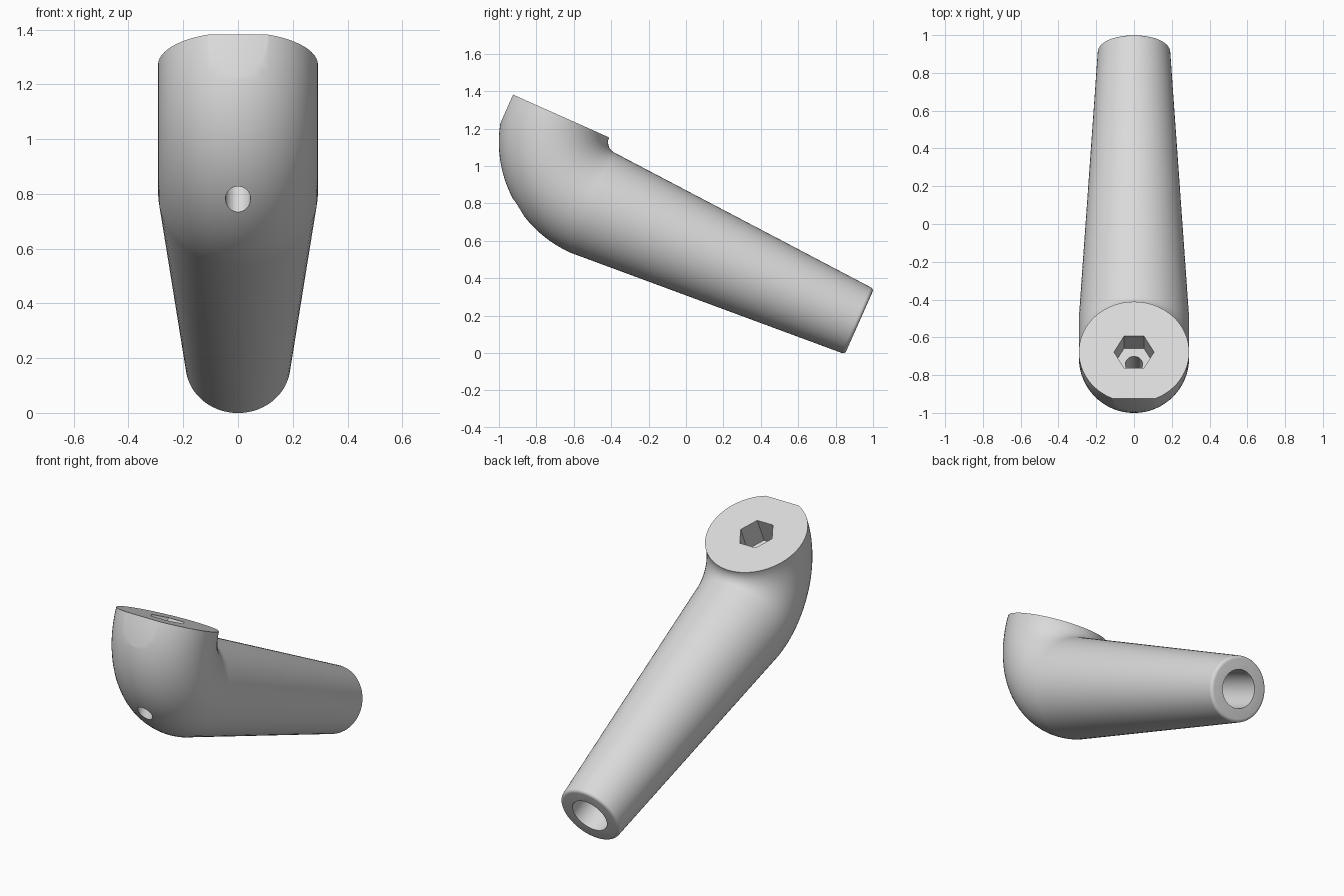
import bpy, bmesh
from math import sin, cos, pi, radians
from mathutils import Matrix

if "Cube" in bpy.data.objects:
    bpy.data.objects.remove(bpy.data.objects["Cube"])

# Local frame: y runs down the tube, z is the axis of the upright socket
TILT = Matrix.Translation((0, 0.002, 0.003)) @ Matrix.Translation((0, -0.5, 0.8)) \
    @ Matrix.Rotation(radians(-24), 4, 'X')
BEND, RADIUS = 0.355, 0.292
TIP_RADIUS, LENGTH, FILLET = 0.192, 1.56, 0.02

grey = bpy.data.materials.new("plain_grey")
grey.use_nodes = True
colour = (0.7, 0.7, 0.7, 1)
grey.diffuse_color = colour
grey.node_tree.nodes["Principled BSDF"].inputs["Base Color"].default_value = colour


def loft(name, rings):
    """Closed solid skinned through rings of equal point count."""
    bm = bmesh.new()
    loops = [[bm.verts.new(p) for p in ring] for ring in rings]
    n = len(loops[0])
    for a, b in zip(loops, loops[1:]):
        for i in range(n):
            j = (i + 1) % n
            bm.faces.new((a[i], a[j], b[j], b[i]))
    bm.faces.new(loops[0])
    bm.faces.new(loops[-1])
    bmesh.ops.recalc_face_normals(bm, faces=bm.faces)
    mesh = bpy.data.meshes.new(name)
    bm.to_mesh(mesh)
    bm.free()
    obj = bpy.data.objects.new(name, mesh)
    bpy.context.collection.objects.link(obj)
    obj.matrix_world = TILT
    return obj


def ring_along_y(y, r, n=64):
    return [(r * cos(2 * pi * i / n), y, -r * sin(2 * pi * i / n)) for i in range(n)]


def ring_along_z(y, z, r, n):
    return [(r * cos(2 * pi * i / n), y + r * sin(2 * pi * i / n), z) for i in range(n)]


def bend_ring(t, n=64):
    ring = []
    for i in range(n):
        a = 2 * pi * i / n
        d = BEND + RADIUS * sin(a)
        ring.append((RADIUS * cos(a), -d * sin(t), BEND - d * cos(t)))
    return ring


# Tapered tube with a rounded tip, flowing into a quarter bend
rings = []
for k in range(6):
    a = pi / 2 * k / 5
    rings.append(ring_along_y(LENGTH - FILLET + FILLET * cos(a),
                              TIP_RADIUS - FILLET + FILLET * sin(a)))
rings += [bend_ring(pi / 2 * k / 28) for k in range(29)]
body = loft("elbow_tube", rings)
body.data.materials.append(grey)

# Cutters: front flat, hexagonal pocket, bolt hole, tube bore
flat = [[(x, y, z) for x, y in ((-1, -1), (1, -1), (1, -0.625), (-1, -0.625))]
        for z in (-1, 1)]
cutters = [
    loft("front_flat_cutter", flat),
    loft("hex_pocket_cutter", [ring_along_z(-BEND, z, 0.106, 6) for z in (BEND - 0.16, 0.6)]),
    loft("bolt_hole_cutter", [ring_along_z(-BEND, z, 0.046, 32) for z in (-0.5, 0.25)]),
    loft("bore_cutter", [ring_along_y(y, 0.112, 48) for y in (LENGTH - 0.6, LENGTH + 0.1)]),
]

bpy.ops.object.select_all(action='DESELECT')
bpy.context.view_layer.objects.active = body
body.select_set(True)
for cutter in cutters:
    cutter.hide_render = True
    mod = body.modifiers.new(cutter.name, 'BOOLEAN')
    mod.operation = 'DIFFERENCE'
    mod.solver = 'EXACT'
    mod.object = cutter
    bpy.ops.object.modifier_apply(modifier=mod.name)
for cutter in cutters:
    bpy.data.objects.remove(cutter)

bpy.ops.object.shade_smooth_by_angle(angle=radians(30))
